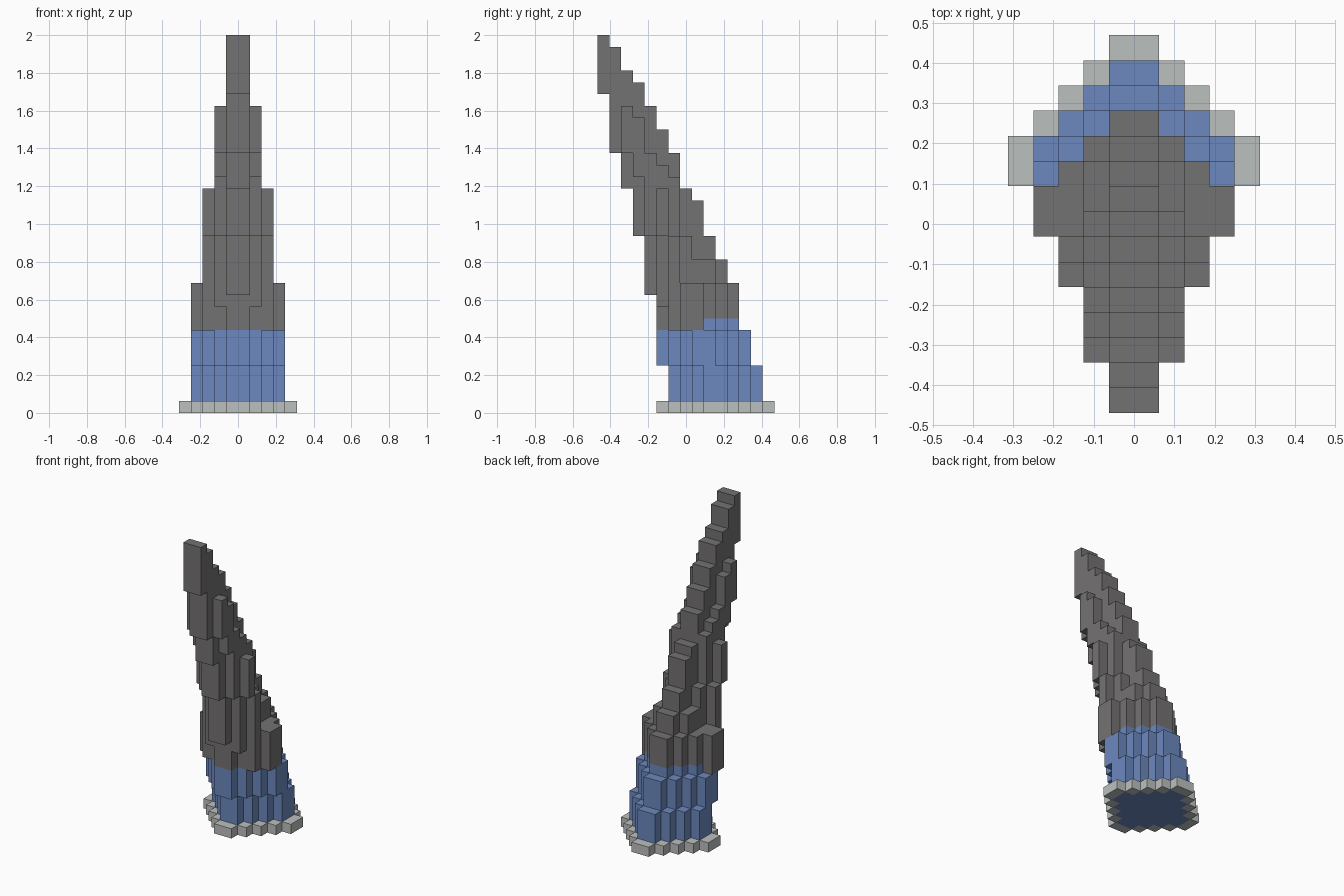
import bpy, bmesh
from mathutils import Vector

cube = bpy.data.objects.get("Cube")
if cube:
    bpy.data.objects.remove(cube, do_unlink=True)

U = 1 / 16            # block size
HALF_DEPTH = 7.5      # half the depth, in blocks

# One slice per sideways step from the middle: first row, undersides, tops.
# Undersides not listed rest on the foot.
SLICES = [
    (0, [27, 22, 19, 15, 10, 4],
     [32, 31, 29, 28, 26, 24, 22, 19, 18, 15, 13, 11, 7, 4]),
    (2, [22, 20, 15, 9, 4], [26, 25, 22, 21, 20, 15, 13, 13, 11, 7, 4]),
    (5, [15, 7, 4], [19, 15, 11, 11, 11, 7, 4]),
    (7, [7, 4], [11, 11, 7, 4]),
]


def material(name, rgb):
    mat = bpy.data.materials.new(name)
    mat.use_nodes = True
    color = (*rgb, 1)
    mat.diffuse_color = color
    mat.node_tree.nodes["Principled BSDF"].inputs["Base Color"].default_value = color
    return mat


def diamond(size, center):
    """Cells of a stepped diamond, as (side step, row)."""
    return {(i, j) for i in range(size)
            for j in range(center - size + i, center + size - i)}


def mirrored(cells):
    return {(x, j, k) for i, j, k in cells for x in (i, -1 - i)}


def build(name, cells, solid, mat):
    """Make the outer skin of a set of blocks."""
    bm = bmesh.new()
    for cell in cells:
        mid = Vector(cell) + Vector((0.5, 0.5 - HALF_DEPTH, 0.5))
        for axis in range(3):
            for side in (-1, 1):
                step = [0, 0, 0]
                step[axis] = side
                if tuple(a + b for a, b in zip(cell, step)) in solid:
                    continue
                n = Vector(step) / 2
                u, v = Vector((0, 0, 0)), Vector((0, 0, 0))
                u[(axis + 1) % 3] = 0.5
                v[(axis + 2) % 3] = 0.5 * side
                corners = (mid + n - u - v, mid + n + u - v,
                           mid + n + u + v, mid + n - u + v)
                bm.faces.new([bm.verts.new(c * U) for c in corners])
    bmesh.ops.remove_doubles(bm, verts=bm.verts, dist=U / 100)
    bmesh.ops.dissolve_limit(bm, angle_limit=0.01, verts=bm.verts, edges=bm.edges)
    mesh = bpy.data.meshes.new(name)
    bm.to_mesh(mesh)
    bm.free()
    mesh.materials.append(mat)
    obj = bpy.data.objects.new(name, mesh)
    bpy.context.collection.objects.link(obj)


# Leaning, tapering body
body = set()
for i, (first, unders, tops) in enumerate(SLICES):
    for n, top in enumerate(tops):
        under = unders[n] if n < len(unders) else 1
        body |= {(i, first + n, k) for k in range(under, top)}

# The sleeve covers the lower body, one block higher at the back
sleeve = {c for c in body if c[2] < 7 or (c[2] == 7 and c[1] >= 9)}
spike = body - sleeve

# Foot: a one-block rim around the sleeve's underside
core = diamond(4, 10)
sleeve |= {(i, j, 0) for i, j in core}
rim = {(i, j, 0) for i, j in diamond(5, 10) - core}

parts = [
    ("foot_rim", mirrored(rim), material("pale_grey", (0.50, 0.53, 0.52))),
    ("sleeve", mirrored(sleeve), material("blue", (0.15, 0.25, 0.52))),
    ("spike", mirrored(spike), material("dark_grey", (0.175, 0.168, 0.168))),
]
solid = set().union(*(cells for _, cells, _ in parts))
for name, cells, mat in parts:
    build(name, cells, solid, mat)
